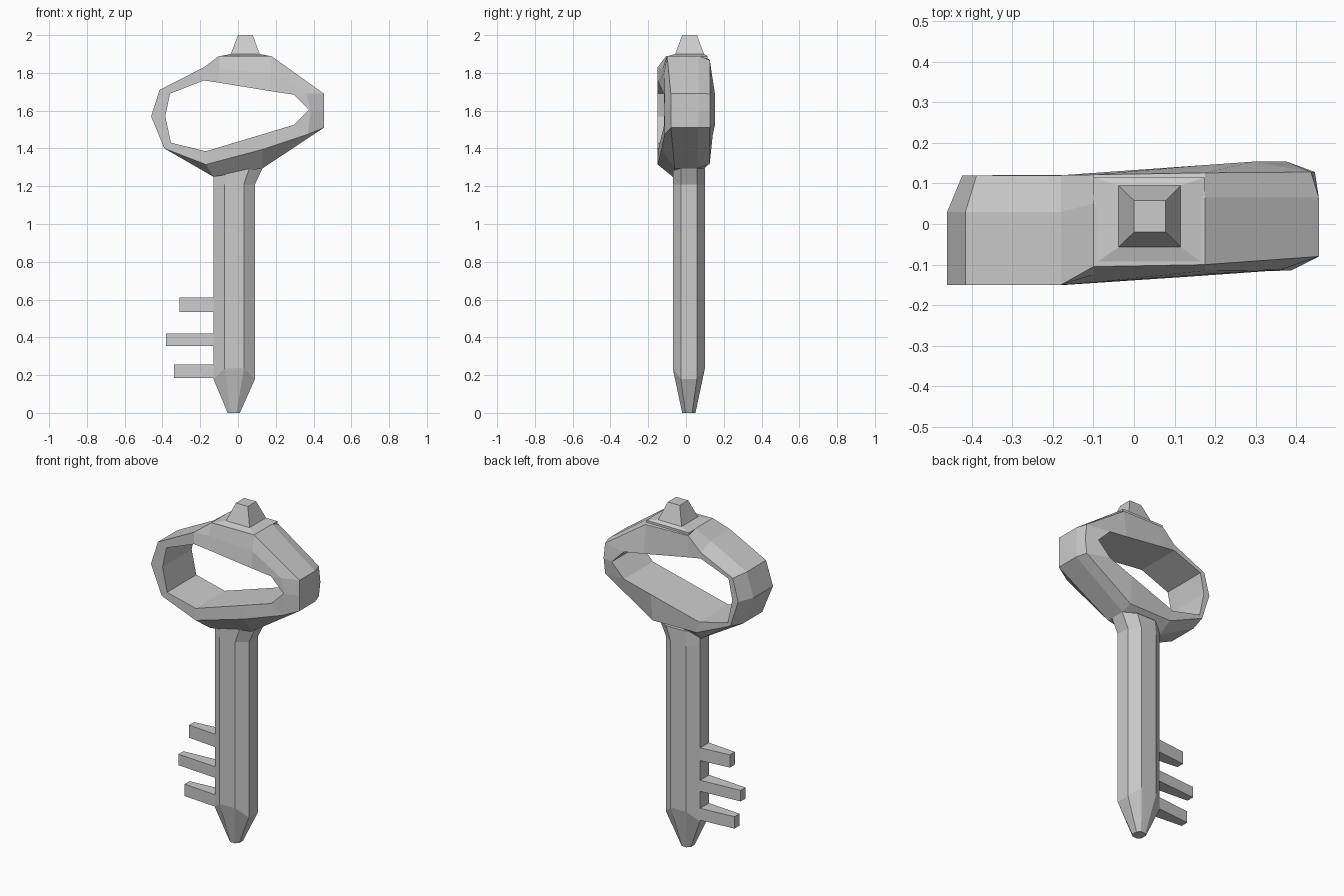
import bpy, bmesh


def loft(name, loops, closed=False):
    """Skin a list of equal-length point loops, capped or joined end to end."""
    bm = bmesh.new()
    rows = [[bm.verts.new(p) for p in loop] for loop in loops]
    n = len(rows[0])
    for k in range(len(rows) if closed else len(rows) - 1):
        a, b = rows[k], rows[(k + 1) % len(rows)]
        for j in range(n):
            bm.faces.new((a[j], a[(j + 1) % n], b[(j + 1) % n], b[j]))
    if not closed:
        bm.faces.new(rows[0])
        bm.faces.new(rows[-1])
    bmesh.ops.remove_doubles(bm, verts=bm.verts[:], dist=0.0005)
    bmesh.ops.recalc_face_normals(bm, faces=bm.faces[:])
    me = bpy.data.meshes.new(name)
    bm.to_mesh(me)
    bm.free()
    ob = bpy.data.objects.new(name, me)
    bpy.context.collection.objects.link(ob)
    return ob


def octagon(x0, x1, y0, y1, z_side, z_face):
    """Bevelled rectangle; side corners and front/back corners have own heights."""
    cx, cy = (x1 - x0) * 0.27, (y1 - y0) * 0.25
    return [(x0 + cx, y0, z_face), (x1 - cx, y0, z_face),
            (x1, y0 + cy, z_side), (x1, y1 - cy, z_side),
            (x1 - cx, y1, z_face), (x0 + cx, y1, z_face),
            (x0, y1 - cy, z_side), (x0, y0 + cy, z_side)]


def rect(x0, x1, y0, y1, z):
    return [(x0, y0, z), (x1, y0, z), (x1, y1, z), (x0, y1, z)]


# Shaft with pointed tip and flared top
loft("shaft", [
    octagon(-0.055, 0.01, -0.02, 0.05, 0, 0),
    octagon(-0.13, 0.09, -0.07, 0.10, 0.18, 0.235),
    octagon(-0.13, 0.09, -0.07, 0.10, 1.21, 1.21),
    octagon(-0.13, 0.13, -0.07, 0.10, 1.295, 1.295)])

# Bow ring: inner x,z | front rim x,z,y | outer x,z | outer front y, outer back y
stations = [
    (-0.385, 1.57, -0.46, 1.57, -0.15, -0.46, 1.57, -0.15, 0.03),
    (-0.36, 1.69, -0.415, 1.71, -0.15, -0.415, 1.71, -0.15, 0.03),
    (-0.18, 1.76, -0.18, 1.83, -0.15, -0.18, 1.83, -0.15, 0.03),
    (-0.10, 1.748, -0.10, 1.82, -0.125, -0.10, 1.89, -0.105, 0.05),
    (0.175, 1.703, 0.175, 1.80, -0.115, 0.175, 1.89, -0.10, 0.065),
    (0.295, 1.685, 0.36, 1.69, -0.113, 0.455, 1.69, -0.08, 0.065),
    (0.375, 1.605, 0.385, 1.605, -0.115, 0.455, 1.60, -0.08, 0.065),
    (0.295, 1.525, 0.37, 1.475, -0.113, 0.455, 1.51, -0.08, 0.065),
    (0.13, 1.475, 0.13, 1.395, -0.13, 0.13, 1.295, -0.06, 0.06),
    (-0.17, 1.385, -0.17, 1.315, -0.15, -0.13, 1.25, -0.07, 0.05),
    (-0.355, 1.43, -0.39, 1.40, -0.15, -0.39, 1.40, -0.15, 0.03),
]


def section(ix, iz, rx, rz, ry, ox, oz, yf, yb):
    t = min(max((ix + 0.18) / 0.48, 0), 1)      # front and back slant with x
    front, back = -0.15 + 0.035 * t, 0.12 + 0.034 * t
    k = 0.88 if ox > -0.12 else 0.5             # back chamfer
    return [(ix, front, iz), (rx, ry, rz), (ox, yf, oz), (ox, yb, oz),
            (ix + (ox - ix) * k, 0.12 + 0.008 * t, iz + (oz - iz) * k), (ix, back, iz)]


loft("bow_ring", [section(*s) for s in stations], closed=True)

# Finial on a shallow collar
loft("finial", [
    rect(-0.10, 0.175, -0.10, 0.115, 1.875),
    rect(-0.10, 0.175, -0.10, 0.115, 1.888),
    rect(-0.038, 0.115, -0.057, 0.095, 1.90),
    rect(0.0, 0.078, -0.02, 0.058, 2.0)])

# Three tapered teeth
for i, (x, z0, z1) in enumerate([(-0.34, 0.185, 0.255), (-0.38, 0.355, 0.42), (-0.31, 0.535, 0.61)]):
    loft(f"tooth_{i + 1}", [
        [(px, y0, z0), (px, y1, z0), (px, y1, z1), (px, y0, z1)]
        for px, y0, y1 in ((-0.10, -0.03, 0.057), (x, -0.01, 0.035))])
